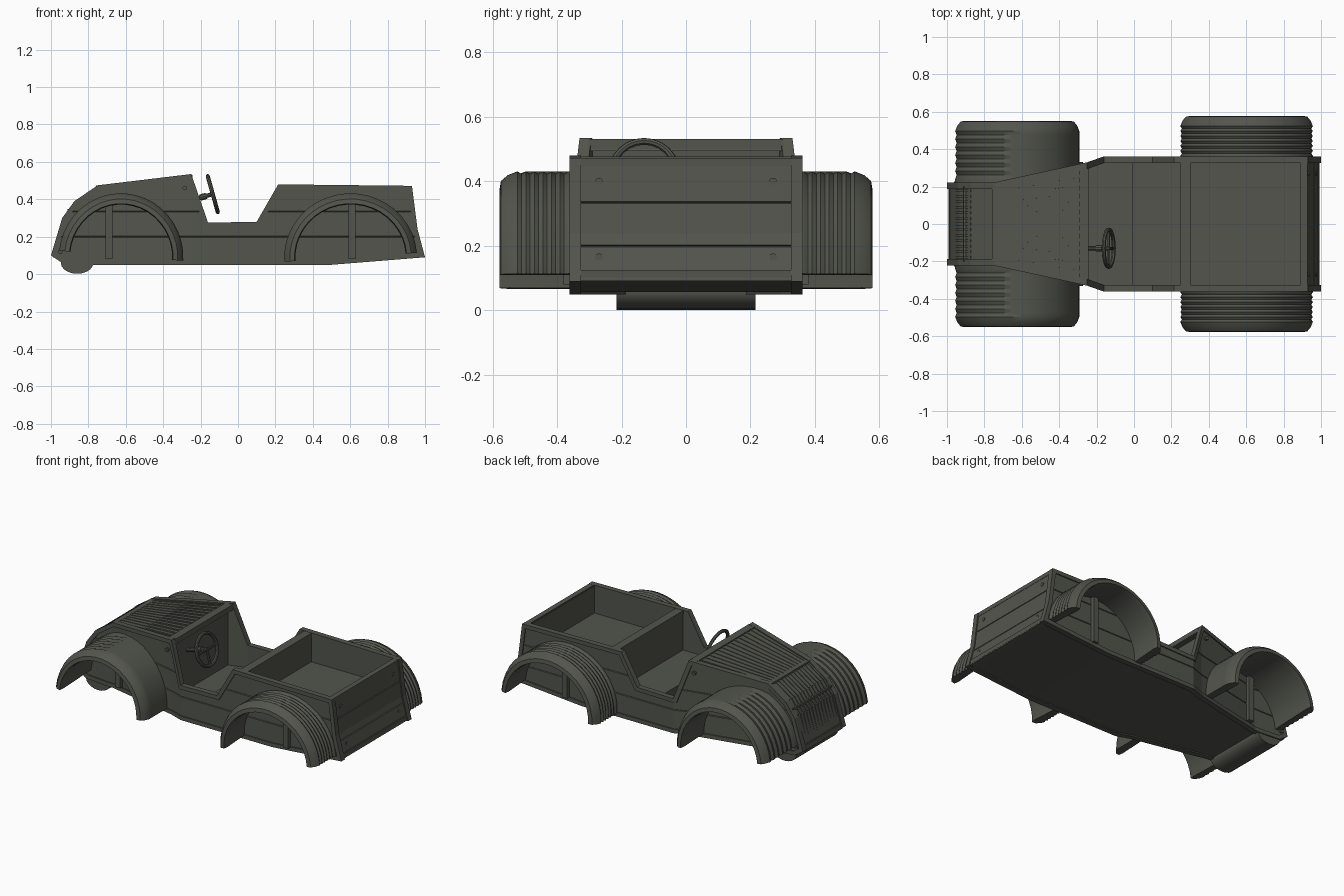
import bpy, bmesh, math
from mathutils import Vector, Matrix

if "Cube" in bpy.data.objects:
    bpy.data.objects.remove(bpy.data.objects["Cube"])

mat = bpy.data.materials.new("dark olive grey")
mat.diffuse_color = (0.085, 0.09, 0.073, 1)
mat.use_nodes = True
mat.node_tree.nodes["Principled BSDF"].inputs["Base Color"].default_value = mat.diffuse_color

# outer side outline of the body (x, z), nose at -x
SIDE = [(-1.0, .10), (-.94, .30), (-.875, .39), (-.75, .475), (-.25, .535), (-.16, .275),
        (.10, .28), (.215, .48), (.93, .472), (.96, .24), (1.0, .09), (.5, .05), (-.8, .05), (-.94, .06)]
STATIONS = [(-.75, .222), (-.25, .33), (-.16, .362)]


def half_width(x):
    if x <= STATIONS[0][0]:
        return STATIONS[0][1]
    for (a, wa), (b, wb) in zip(STATIONS, STATIONS[1:]):
        if x <= b:
            return wa + (wb - wa) * (x - a) / (b - a)
    return STATIONS[-1][1]


def finish(bm, name, smooth=False):
    bmesh.ops.recalc_face_normals(bm, faces=bm.faces[:])
    me = bpy.data.meshes.new(name)
    bm.to_mesh(me)
    bm.free()
    me.materials.append(mat)
    ob = bpy.data.objects.new(name, me)
    bpy.context.collection.objects.link(ob)
    if smooth:
        bpy.ops.object.select_all(action='DESELECT')
        ob.select_set(True)
        bpy.context.view_layer.objects.active = ob
        bpy.ops.object.shade_smooth_by_angle(angle=math.radians(28))
    return ob


def slice_at(bm, co, no):
    bmesh.ops.bisect_plane(bm, geom=bm.verts[:] + bm.edges[:] + bm.faces[:], dist=1e-5,
                           plane_co=co, plane_no=no)


def prism(name, pts, y_map, inset=0, ring=False, grooves=()):
    """Side outline extruded across, then fitted to the plan width by y_map(side, x)."""
    bm = bmesh.new()
    f = bm.faces.new([bm.verts.new((x, 1, z)) for x, z in pts])
    bm.normal_update()
    if inset:
        rim = bmesh.ops.inset_region(bm, faces=[f], thickness=inset, use_even_offset=True,
                                     use_boundary=True)['faces']
        bmesh.ops.delete(bm, geom=[f] if ring else rim, context='FACES')
    ext = bmesh.ops.extrude_face_region(bm, geom=bm.faces[:], use_keep_orig=True)
    for v in ext['geom']:
        if isinstance(v, bmesh.types.BMVert):
            v.co.y = -1
    for x in (-.75, -.25, -.16, 0, .215):
        slice_at(bm, (x, 0, 0), (1, 0, 0))
    for z in grooves:
        for d in (-.003, 0, .003):
            slice_at(bm, (0, 0, z + d), (0, 0, 1))
    for v in bm.verts:
        v.co.y = y_map(v.co.y, v.co.x)
        # plank seams: pull the middle line of each groove inwards
        if any(abs(v.co.z - z) < 1e-4 for z in grooves):
            v.co.y -= math.copysign(.005, v.co.y)
            if v.co.x > .9:
                v.co.x -= .005
    return finish(bm, name)


def add_beam(bm, p, q, a, b):
    """Box from p to q, a wide across and b deep."""
    p, q = Vector(p), Vector(q)
    d = (q - p).normalized()
    ref = Vector((1, 0, 0)) if abs(d.y) > .9 else Vector((0, 1, 0))
    u = (ref - d * ref.dot(d)).normalized()
    m = Matrix((u, d.cross(u), d)).transposed().to_4x4()
    m.translation = (p + q) / 2
    bmesh.ops.create_cube(bm, size=1, matrix=m @ Matrix.Diagonal((a, b, (q - p).length, 1)))


def add_rod(bm, p, q, r, n=10):
    p, q = Vector(p), Vector(q)
    m = Vector((0, 0, 1)).rotation_difference(q - p).to_matrix().to_4x4()
    m.translation = (p + q) / 2
    bmesh.ops.create_cone(bm, cap_ends=True, segments=n, radius1=r, radius2=r,
                          depth=(q - p).length, matrix=m)


# plank body, hollowed for cockpit and cargo bed
body = prism("plank_body", SIDE, lambda s, x: s * (half_width(x) - .007), inset=.007, grooves=(.2, .335))
COCKPIT = [(-.275, .495), (-.275, .13), (-.01, .13), (-.01, .22), (.25, .22), (.25, .62), (-.232, .62), (-.232, .495)]
BED = [(.30, .29), (.89, .29), (.89, .62), (.30, .62)]
for outline in (COCKPIT, BED):
    cutter = prism("cutter", outline, lambda s, x: s * (half_width(x) - .035))
    cutter.hide_render = True
    mod = body.modifiers.new("cut", 'BOOLEAN')
    mod.operation, mod.object, mod.solver = 'DIFFERENCE', cutter, 'EXACT'
    bpy.context.view_layer.objects.active = body
    bpy.ops.object.modifier_apply(modifier=mod.name)
    bpy.data.objects.remove(cutter)

# raised frames around both sides
for side, label in ((1, "left"), (-1, "right")):
    prism("side_frame_" + label, SIDE,
          lambda s, x: side * (half_width(x) - (0 if s > 0 else .036)), inset=.026, ring=True)

# cross rails of the frame
bm = bmesh.new()
for x, z, w, a, b in ((-.268, .516, .30, .05, .03), (.275, .465, .34, .055, .026), (.911, .459, .34, .034, .026),
                      (.975, .108, .34, .03, .034), (-.975, .108, .2, .03, .04), (-.745, .462, .2, .03, .022),
                      (-.9, .335, .2, .025, .025)):
    add_beam(bm, (x, -w, z), (x, w, z), a, b)
finish(bm, "cross_rails")

# ribbed hood and grille slats
bm = bmesh.new()
path = [(-.975, .12), (-.927, .30), (-.865, .382), (-.745, .461), (-.29, .517)]
for i in range(13):
    f = -.8 + 1.6 * i / 12
    for (x0, z0), (x1, z1) in zip(path, path[1:]):
        add_beam(bm, (x0, f * half_width(x0), z0), (x1, f * half_width(x1), z1), .014, .02)
finish(bm, "hood_ribs")

# rolled lip under the nose
bm = bmesh.new()
add = bmesh.ops.create_cone(bm, cap_ends=True, segments=20, radius1=.058, radius2=.058, depth=.43,
                            matrix=Matrix.Translation((-.86, 0, .06)) @ Matrix.Diagonal((1.5, 1, 1, 1))
                            @ Matrix.Rotation(math.pi / 2, 4, 'X'))
finish(bm, "nose_roll", True)


# wheel arches: section swept over an ellipse
def fender(name, side, cx, rx, t0, t1, y_in, y_rib, y_out, ribbed):
    cz, rz, n = .09, .342, 20
    rib_n = 12
    sec = [(y_in, 0, 0)]
    for i in range(rib_n + 1):
        sec.append((y_rib + (y_out - .055 - y_rib) * i / rib_n, 0, -.008 * (i % 2)))
    sec += [(y_out - .025, -.012, 0), (y_out - .004, -.03, 0), (y_out, -.055, 0),
            (y_out - .03, -.06, 0), (y_in, -.045, 0)]
    bm = bmesh.new()
    rows = []
    for k in range(n + 1):
        t = math.radians(t0 + (t1 - t0) * k / n)
        amp = 1 if ribbed(t) else 0
        rows.append([bm.verts.new((cx + (rx + d + r * amp) * math.cos(t), side * y,
                                   cz + (rz + d + r * amp) * math.sin(t))) for y, d, r in sec])
    m = len(sec)
    for a, b in zip(rows, rows[1:]):
        for j in range(m):
            bm.faces.new((a[j], a[(j + 1) % m], b[(j + 1) % m], b[j]))
    bm.faces.new(rows[0])
    bm.faces.new(rows[-1])
    finish(bm, name, True)


for side, label in ((1, "left"), (-1, "right")):
    fender("front_fender_" + label, side, -.625, .333, -3, 174, .19, .24, .552, lambda t: t > math.radians(92))
    fender("rear_fender_" + label, side, .602, .355, 4, 184, .335, .365, .578, lambda t: True)
    # upright braces inside the arches
    bm = bmesh.new()
    add_beam(bm, (-.69, side * .238, .08), (-.69, side * .238, .41), .04, .036)
    add_beam(bm, (.61, side * .36, .08), (.61, side * .36, .41), .04, .036)
    finish(bm, "arch_braces_" + label)

# bolts on tailgate, cowl and nose
bm = bmesh.new()
for side in (1, -1):
    for x, z in ((.93, .40), (.968, .165)):
        add_rod(bm, (x - .02, side * .27, z), (x + .007, side * .27, z), .012)
    add_rod(bm, (-.285, side * .30, .46), (-.285, side * .332, .46), .012)
    add_rod(bm, (-.95, side * .2, .12), (-.95, side * .228, .12), .012)
finish(bm, "bolts")

# steering wheel and column
c = Vector((-.135, -.13, .428))
axis = Vector((.963, 0, .27))
up = Vector((-.27, 0, .963))
across = Vector((0, 1, 0))
bm = bmesh.new()
N, M = 24, 8
ring = []
for i in range(N):
    a = 2 * math.pi * i / N
    out = across * math.cos(a) + up * math.sin(a)
    ring.append([bm.verts.new(c + out * (.1 + .011 * math.cos(2 * math.pi * j / M))
                              + axis * .011 * math.sin(2 * math.pi * j / M)) for j in range(M)])
for i in range(N):
    for j in range(M):
        bm.faces.new((ring[i][j], ring[(i + 1) % N][j], ring[(i + 1) % N][(j + 1) % M], ring[i][(j + 1) % M]))
finish(bm, "steering_wheel", True)
bm = bmesh.new()
for s in (-1, 1):
    add_rod(bm, c, c + across * s * .1, .008, 8)
add_rod(bm, c, c - up * .1, .008, 8)
add_rod(bm, c - axis * .16, c + axis * .006, .012)
add_rod(bm, c - axis * .07, c - axis * .035, .018)
finish(bm, "steering_column")
